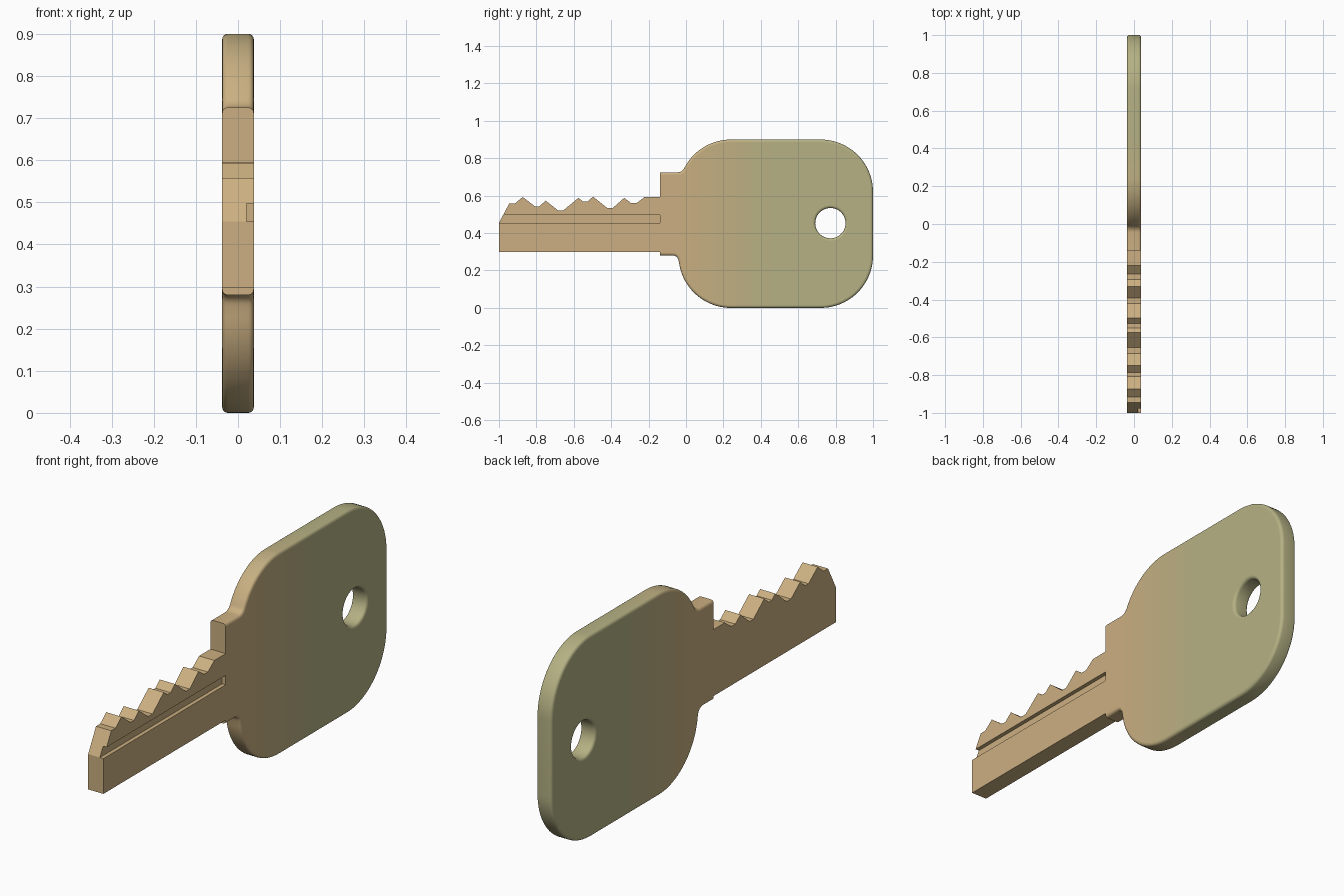
import bpy, bmesh
from math import sin, cos, pi, radians
from mathutils import Vector

if "Cube" in bpy.data.objects:
    bpy.data.objects.remove(bpy.data.objects["Cube"])

HALF = 0.0375     # half thickness
ROUND = 0.013     # edge rounding of the bow
SHOULDER = -0.14  # where the blade meets the bow
TAN, OLIVE = Vector((0.60, 0.43, 0.22)), Vector((0.46, 0.44, 0.23))


def material(name, t):
    m = bpy.data.materials.new(name)
    m.diffuse_color = (*TAN.lerp(OLIVE, t), 1)
    m.use_nodes = True
    m.node_tree.nodes["Principled BSDF"].inputs["Base Color"].default_value = m.diffuse_color
    return m


def new_object(name, bm, mats=()):
    bmesh.ops.recalc_face_normals(bm, faces=bm.faces)
    me = bpy.data.meshes.new(name)
    bm.to_mesh(me)
    bm.free()
    ob = bpy.data.objects.new(name, me)
    bpy.context.collection.objects.link(ob)
    for m in mats:
        me.materials.append(m)
    return ob


def arc(y, z, r, a0, a1, n):
    return [Vector((y + r * cos(radians(a0 + (a1 - a0) * i / n)),
                    z + r * sin(radians(a0 + (a1 - a0) * i / n)))) for i in range(n + 1)]


def inset(pts, d):
    """Move a closed outline towards its left side by d, with mitred corners."""
    out = []
    for i, p in enumerate(pts):
        a = (p - pts[i - 1]).normalized()
        b = (pts[(i + 1) % len(pts)] - p).normalized()
        n1, n2 = Vector((-a.y, a.x)), Vector((-b.y, b.x))
        out.append(p + (n1 + n2) * d / (1 + n1.dot(n2)))
    return out


def rounded_wall(bm, pts, segs=4):
    """Wall along an outline with rounded rims; returns the two rim edge loops."""
    half = [(ROUND * (1 - cos(k * pi / 2 / segs)),
             HALF - ROUND + ROUND * sin(k * pi / 2 / segs)) for k in range(segs + 1)]
    steps = [(d, -x) for d, x in reversed(half)] + half
    rings = [[bm.verts.new((x, p.x, p.y)) for p in inset(pts, d)] for d, x in steps]
    n = len(pts)
    for r0, r1 in zip(rings, rings[1:]):
        for i in range(n):
            j = (i + 1) % n
            bm.faces.new((r0[i], r0[j], r1[j], r1[i]))
    return [[bm.edges.get((r[i], r[(i + 1) % n])) for i in range(n)]
            for r in (rings[0], rings[-1])]


# bow: rounded grip with shoulder and ring hole
outline = ([Vector((-0.2, 0.28))] + arc(-0.07, 0.25, 0.03, 90, 6, 6)
           + arc(0.24, 0.28, 0.28, 187, 270, 20) + arc(0.72, 0.28, 0.28, 270, 360, 20)
           + arc(0.72, 0.62, 0.28, 0, 90, 20) + arc(0.24, 0.62, 0.28, 90, 152, 16)
           + arc(-0.045, 0.765, 0.04, 333, 270, 6) + [Vector((-0.2, 0.725))])
hole = arc(0.772, 0.453, 0.081, 360, 0, 48)[:-1]
bm = bmesh.new()
for rim in zip(rounded_wall(bm, outline), rounded_wall(bm, hole)):
    bmesh.ops.triangle_fill(bm, edges=rim[0] + rim[1], use_beauty=True)


def slice_at(y, clear=False):
    bmesh.ops.bisect_plane(bm, geom=bm.verts[:] + bm.edges[:] + bm.faces[:],
                           plane_co=(0, y, 0), plane_no=(0, 1, 0), clear_inner=clear)


slice_at(SHOULDER, True)
bmesh.ops.holes_fill(bm, edges=[e for e in bm.edges if e.is_boundary], sides=0)

# colour fades from tan to olive across the bow
BANDS, Y0, Y1 = 10, -0.02, 0.46
for k in range(BANDS + 1):
    slice_at(Y0 + (Y1 - Y0) * k / BANDS)
mats = [material(f"brass_{k}", k / (BANDS + 1)) for k in range(BANDS + 2)]
for f in bm.faces:
    t = (f.calc_center_median().y - Y0) / (Y1 - Y0)
    f.material_index = max(0, min(BANDS + 1, int(t * BANDS + 1)))
bow = new_object("bow", bm, mats)
bpy.context.view_layer.objects.active = bow
bow.select_set(True)
bpy.ops.object.shade_smooth_by_angle(angle=radians(35))
for p in bow.data.polygons:
    if abs(p.normal.x) > 0.999:
        p.use_smooth = False

# blade: toothed profile
teeth = [(-1, 0.455), (-0.945, 0.558), (-0.915, 0.558), (-0.873, 0.593), (-0.808, 0.543),
         (-0.785, 0.543), (-0.75, 0.573), (-0.685, 0.522), (-0.655, 0.522), (-0.575, 0.588),
         (-0.55, 0.568), (-0.527, 0.568), (-0.497, 0.595), (-0.42, 0.533), (-0.393, 0.533),
         (-0.33, 0.588), (-0.293, 0.56), (-0.265, 0.56), (-0.22, 0.594), (SHOULDER, 0.594)]
profile = [(SHOULDER, 0.298), (-1, 0.298)] + teeth
bm = bmesh.new()
face = bm.faces.new([bm.verts.new((-HALF, y, z)) for y, z in profile])
ext = bmesh.ops.extrude_face_region(bm, geom=[face])["geom"]
bmesh.ops.translate(bm, vec=(2 * HALF, 0, 0),
                    verts=[g for g in ext if isinstance(g, bmesh.types.BMVert)])
blade = new_object("blade", bm, [mats[0]])

# one groove milled along each side of the blade
for name, side, z0, z1 in (("right", 1, 0.455, 0.497), ("left", -1, 0.363, 0.406)):
    bm = bmesh.new()
    bmesh.ops.create_cube(bm, size=1)
    for v in bm.verts:
        v.co = (side * (0.045 + v.co.x * 0.05), -0.6 + v.co.y,
                (z0 + z1) / 2 + v.co.z * (z1 - z0))
    cutter = new_object(f"{name}_groove_cutter", bm, [mats[0]])
    cutter.hide_render = True
    cutter.hide_set(True)
    mod = blade.modifiers.new(f"{name}_groove", 'BOOLEAN')
    mod.object = cutter
    mod.operation = 'DIFFERENCE'
    mod.solver = 'EXACT'
